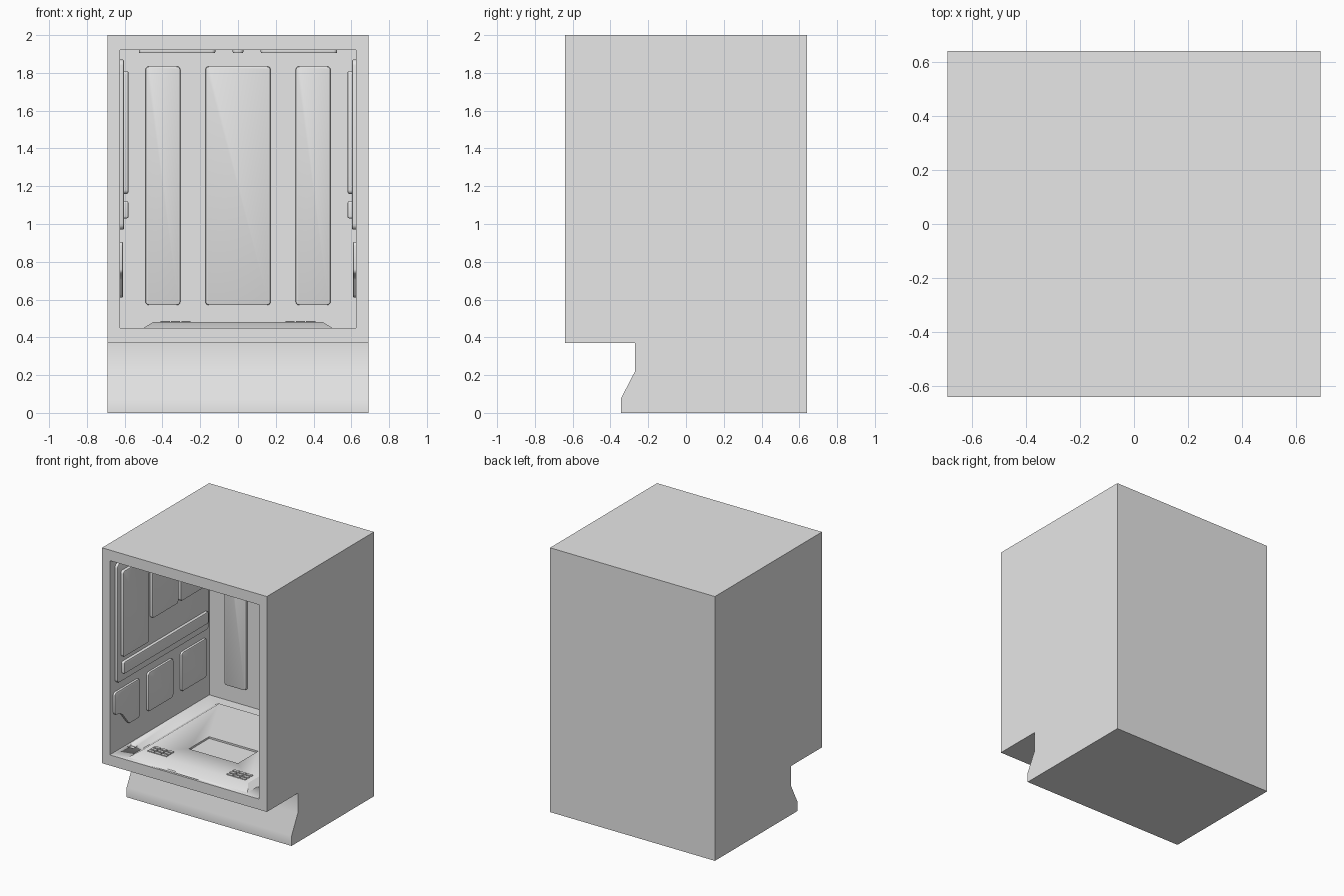
import bpy
import bmesh
from mathutils import Vector

cube = bpy.data.objects.get("Cube")
if cube:
    bpy.data.objects.remove(cube, do_unlink=True)

grey = bpy.data.materials.new("light_grey")
grey.use_nodes = True
COLOUR = (0.8, 0.8, 0.8, 1)
grey.diffuse_color = COLOUR
grey.node_tree.nodes["Principled BSDF"].inputs["Base Color"].default_value = COLOUR

# Cavity limits
HALF, FLOOR, CEILING, FRONT, BACK = 0.625, 0.45, 1.92, -0.64, 0.55


def finish(name, bm):
    bmesh.ops.recalc_face_normals(bm, faces=bm.faces)
    mesh = bpy.data.meshes.new(name)
    bm.to_mesh(mesh)
    bm.free()
    obj = bpy.data.objects.new(name, mesh)
    bpy.context.collection.objects.link(obj)
    mesh.materials.append(grey)
    bpy.ops.object.select_all(action="DESELECT")
    obj.select_set(True)
    bpy.context.view_layer.objects.active = obj
    bpy.ops.object.shade_smooth_by_angle()
    return obj


def prism(outline, base, offset):
    """Extrude a closed outline of 3D points."""
    bm = bmesh.new()
    face = bm.faces.new([bm.verts.new(Vector(p) + Vector(base)) for p in outline])
    new = bmesh.ops.extrude_face_region(bm, geom=[face], use_keep_orig=True)["geom"]
    top = [v for v in new if isinstance(v, bmesh.types.BMVert)]
    bmesh.ops.translate(bm, verts=top, vec=offset)
    bmesh.ops.recalc_face_normals(bm, faces=bm.faces)
    return bm


def rect(u0, u1, v0, v1):
    return [(u0, v0), (u1, v0), (u1, v1), (u0, v1)]


def panel(name, outline, surface, depth, radius=0.02, start=0.0):
    """Raised pressing with round corners and a softened face edge.
    surface(u, v, n) gives the point at height n above a wall."""
    rise = Vector(surface(0, 0, depth)) - Vector(surface(0, 0, 0))
    normal = rise.normalized()
    bm = prism([surface(u, v, start) for u, v in outline], (0, 0, 0), rise)
    upright = [e for e in bm.edges
               if abs((e.verts[0].co - e.verts[1].co).normalized().dot(normal)) > 0.99]
    bmesh.ops.bevel(bm, geom=upright, offset=radius, segments=4, profile=0.5,
                    affect="EDGES")
    lid = max(bm.faces, key=lambda f: f.calc_center_median().dot(normal))
    bmesh.ops.bevel(bm, geom=list(lid.edges), offset=min(depth * 0.45, 0.008),
                    segments=2, profile=0.5, affect="EDGES")
    return finish(name, bm)


def cut(target, name, lo, hi):
    """Sink a rectangular slot into a part."""
    bm = prism([(x, y, lo[2]) for x, y in rect(lo[0], hi[0], lo[1], hi[1])],
               (0, 0, 0), (0, 0, hi[2] - lo[2]))
    cutter = finish(name, bm)
    cutter.hide_render = True
    mod = target.modifiers.new(name, "BOOLEAN")
    mod.operation, mod.solver, mod.object = "DIFFERENCE", "EXACT", cutter
    bpy.context.view_layer.objects.active = target
    bpy.ops.object.modifier_apply(modifier=mod.name)
    bpy.data.objects.remove(cutter, do_unlink=True)


# Cabinet with recessed kick plate, swept across the width
side = [(FRONT, 0.37), (-0.27, 0.37), (-0.27, 0.22), (-0.345, 0.075),
        (-0.345, 0), (0.64, 0), (0.64, 2), (FRONT, 2)]
bm = prism([(-0.69, y, z) for y, z in side], (0, 0, 0), (1.38, 0, 0))
front = min(bm.faces, key=lambda f: f.calc_center_median().y)
# Open the tub: inset the front face, fit it to the opening, push it back
bmesh.ops.inset_individual(bm, faces=[front], thickness=0.05)
for v in front.verts:
    v.co.x = HALF if v.co.x > 0 else -HALF
    v.co.z = CEILING if v.co.z > 1 else FLOOR
new = bmesh.ops.extrude_face_region(bm, geom=[front])["geom"]
bmesh.ops.translate(bm, vec=(0, BACK - FRONT, 0),
                    verts=[v for v in new if isinstance(v, bmesh.types.BMVert)])
if front.is_valid:
    bmesh.ops.delete(bm, geom=[front], context="FACES_ONLY")
cabinet = finish("cabinet", bm)
for s in (-1, 1):
    cut(cabinet, "latch_slot", (s * 0.585 - 0.03, -0.46, 0.43), (s * 0.585 + 0.03, -0.4, 0.5))
cut(cabinet, "lip_slot", (-0.1, -0.622, 0.44), (0.1, -0.612, 0.5))


# Back wall pressings
def back_wall(u, v, n):
    return (u, BACK - n, v)


for name, u0, u1 in (("right", -0.49, -0.305), ("centre", -0.173, 0.173),
                     ("left", 0.305, 0.49)):
    panel("back_panel_" + name, rect(u0, u1, 0.57, 1.835), back_wall, 0.02)

# Side wall pressings, mirrored
for label, s in (("right", -1), ("left", 1)):
    def side_wall(u, v, n, s=s):
        return (s * (HALF - n), u, v)

    panel("side_plate_" + label, rect(-0.58, 0.52, 0.97, 1.87), side_wall, 0.022, 0.03)
    for i, (u0, u1, v0) in enumerate(((-0.54, -0.23, 1.16), (-0.19, 0.12, 1.32),
                                      (0.15, 0.46, 1.32))):
        panel(f"upper_panel_{label}_{i}", rect(u0, u1, v0, 1.81), side_wall, 0.023,
              start=0.022)
    panel("side_rail_" + label, rect(-0.53, 0.48, 1.03, 1.12), side_wall, 0.023, 0.01,
          start=0.022)
    notched = [(-0.6, 0.74), (-0.52, 0.72), (-0.43, 0.61), (-0.3, 0.61),
               (-0.3, 0.905), (-0.6, 0.905)]
    panel("lower_panel_%s_0" % label, notched, side_wall, 0.017)
    for i, u0 in enumerate((-0.2, 0.2), 1):
        panel(f"lower_panel_{label}_{i}", rect(u0, u0 + 0.3, 0.61, 0.905), side_wall, 0.017)


# Ceiling pressings
def ceiling(u, v, n):
    return (u, v, CEILING - n)


for name, u0, u1 in (("right", -0.525, -0.12), ("centre", -0.028, 0.028),
                     ("left", 0.12, 0.525)):
    panel("ceiling_panel_" + name, rect(u0, u1, -0.5, 0.45), ceiling, 0.016)

# Floor tray with sloping sides and a sunken filter well
bm = prism([(x, y, FLOOR) for x, y in rect(-0.5, 0.5, -0.6, 0.46)],
           (0, 0, 0), (0, 0, 0.03))
for v in bm.verts:
    if v.co.z > FLOOR + 0.01:
        v.co.x *= 0.9
        v.co.y = 0.42 if v.co.y > 0 else -0.52
tray = finish("floor_tray", bm)
cut(tray, "filter_well", (-0.2, -0.3, 0.467), (0.21, -0.06, 0.5))

# Slatted vents on the tray
for label, s in (("right", -1), ("left", 1)):
    for row in range(3):
        for col in range(3):
            x, y = s * 0.33 + (col - 1) * 0.055, -0.45 + (row - 1) * 0.035
            bm = prism([(a, b, 0.478) for a, b in
                        rect(x - 0.024, x + 0.024, y - 0.011, y + 0.011)],
                       (0, 0, 0), (0, 0, 0.008))
            finish(f"vent_slat_{label}_{row}_{col}", bm)
